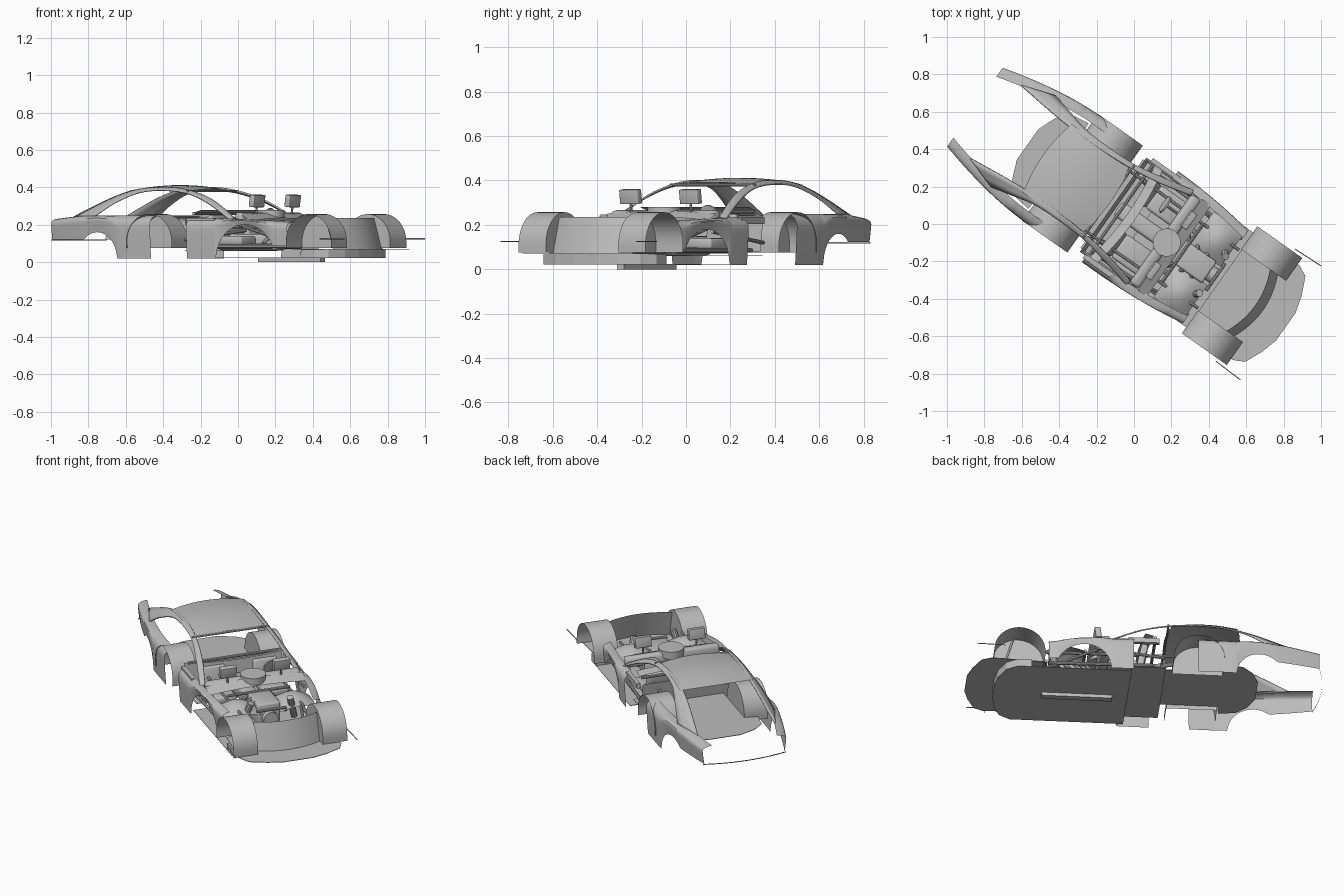
import bpy, bmesh
from math import radians, sin, cos, pi, sqrt
from mathutils import Matrix, Vector

old = bpy.data.objects.get("Cube")
if old:
    bpy.data.objects.remove(old)

grey = bpy.data.materials.new("primer grey")
grey.use_nodes = True
grey.diffuse_color = (0.5, 0.5, 0.5, 1)
grey.node_tree.nodes["Principled BSDF"].inputs["Base Color"].default_value = (0.5, 0.5, 0.5, 1)

# The car is modelled nose along +X, then turned and placed
TURN = Matrix.Rotation(radians(-35.2), 4, "Z") @ Matrix.Translation((0, 0.02, 0))
SIDES = ((1, "left"), (-1, "right"))


def finish(name, bm, smooth=True):
    bmesh.ops.recalc_face_normals(bm, faces=bm.faces)
    me = bpy.data.meshes.new(name)
    bm.to_mesh(me)
    bm.free()
    me.materials.append(grey)
    ob = bpy.data.objects.new(name, me)
    bpy.context.collection.objects.link(ob)
    ob.matrix_world = TURN
    if smooth:
        bpy.ops.object.select_all(action="DESELECT")
        ob.select_set(True)
        bpy.context.view_layer.objects.active = ob
        bpy.ops.object.shade_smooth_by_angle(angle=radians(35))
    return ob


def sheet(name, fn, nu, nv):
    """Surface patch from fn(s, t), with s and t running 0..1."""
    bm = bmesh.new()
    g = [[bm.verts.new(fn(i / nu, j / nv)) for j in range(nv + 1)] for i in range(nu + 1)]
    for i in range(nu):
        for j in range(nv):
            bm.faces.new((g[i][j], g[i + 1][j], g[i + 1][j + 1], g[i][j + 1]))
    return finish(name, bm)


def box(name, x0, x1, y0, y1, z0, z1, tilt=0, bevel=0):
    bm = bmesh.new()
    mid = Vector(((x0 + x1) / 2, (y0 + y1) / 2, (z0 + z1) / 2))
    m = Matrix.Translation(mid) @ Matrix.Rotation(radians(tilt), 4, "Y")
    bmesh.ops.create_cube(bm, size=1, matrix=m @ Matrix.Diagonal((x1 - x0, y1 - y0, z1 - z0, 1)))
    if bevel:
        bmesh.ops.bevel(bm, geom=bm.edges[:], offset=bevel, segments=3, affect="EDGES", profile=0.5)
    return finish(name, bm, bevel > 0)


def rod(name, a, b, r, sides=10):
    a, b = Vector(a), Vector(b)
    bm = bmesh.new()
    m = Matrix.Translation((a + b) / 2) @ (b - a).to_track_quat("Z", "Y").to_matrix().to_4x4()
    bmesh.ops.create_cone(bm, cap_ends=True, segments=sides, radius1=r, radius2=r,
                          depth=(b - a).length, matrix=m)
    return finish(name, bm)


def plate(name, outline, z0, z1):
    """Flat plate from half an outline, mirrored across the centre line."""
    bm = bmesh.new()
    pts = outline + [(x, -y) for x, y in reversed(outline)]
    f = bm.faces.new([bm.verts.new((x, y, z0)) for x, y in pts])
    up = bmesh.ops.extrude_face_region(bm, geom=[f])["geom"]
    bmesh.ops.translate(bm, vec=(0, 0, z1 - z0), verts=[v for v in up if isinstance(v, bmesh.types.BMVert)])
    return finish(name, bm, False)


def along(pts, s):
    """Smooth point on a path of tuples."""
    n = len(pts) - 1
    k = min(int(s * n), n - 1)
    t = s * n - k
    p = [Vector(pts[min(max(k + d, 0), n)]) for d in (-1, 0, 1, 2)]
    return 0.5 * (2 * p[1] + (p[2] - p[0]) * t + (2 * p[0] - 5 * p[1] + 4 * p[2] - p[3]) * t * t
                  + (3 * p[1] - p[0] - 3 * p[2] + p[3]) * t ** 3)


def arch(x, centre, r):
    d = r * r - (x - centre) ** 2
    return 0.02 + sqrt(d) if d > 0 else 0.02


def side_panel(name, side, x0, x1, width, bottom, top, tuck):
    def fn(s, t):
        x = x0 + (x1 - x0) * s
        b, h = bottom(x), top(x)
        lean = tuck * max(0, (t - 0.6) / 0.4) ** 2 + 0.012 * (1 - t) ** 2
        z = b + (h - b) * (1 - (1 - t) ** 1.5)
        return (x, side * (width(x) - lean), z)
    return sheet(name, fn, 64, 10)


# Outer and inner edges of the pillar and roof rail band, nose to tail
RAIL_OUT = [(0.17, 0.315, 0.22), (-0.01, 0.275, 0.315), (-0.18, 0.243, 0.372), (-0.36, 0.238, 0.388),
            (-0.5, 0.245, 0.373), (-0.63, 0.275, 0.32), (-0.74, 0.3, 0.25)]
RAIL_IN = [(0.16, 0.28, 0.24), (-0.01, 0.24, 0.335), (-0.19, 0.215, 0.388), (-0.36, 0.205, 0.403),
           (-0.53, 0.205, 0.39), (-0.69, 0.215, 0.345), (-0.92, 0.24, 0.245)]


def rail_point(s, t, k):
    p = along(RAIL_OUT, s).lerp(along(RAIL_IN, s), t)
    return (p.x, k * p.y, p.z)


def tail_width(x):
    return 0.35 - 0.088 * max(0, (-0.5 - x) / 0.545) ** 1.7


# Fender rear edge, arch centre and arch radius differ between the sides
FENDER = {1: (0.03, 0.32, 0.16), -1: (-0.11, 0.26, 0.18)}

for k, side in SIDES:
    # Rear quarter panel with shallow wheel arch
    side_panel(side + "_rear_quarter", k, -1.055, -0.345, tail_width,
               lambda x: max(arch(x, -0.71, 0.14), 0.122 if x < -0.71 else 0.02),
               lambda x: 0.25 - 0.018 * max(0, (-0.85 - x) / 0.2), 0.06)
    # Front fender
    start, centre, radius = FENDER[k]
    side_panel(side + "_front_fender", k, start, 0.52, lambda x: 0.349 - 0.04 * max(0, x / 0.5) ** 2,
               lambda x: max(arch(x, centre, radius), 0.09 if x > centre else 0.02),
               lambda x: 0.235 - 0.02 * max(0, x / 0.5) ** 2, 0.05)
    box(side + "_fender_top_strip", -0.12, 0.06, k * 0.315 - 0.012, k * 0.315 + 0.012, 0.205, 0.235)

    # Windscreen pillar, roof rail and broad rear pillar in one band
    rail = sheet(side + "_roof_rail", lambda s, t, k=k: rail_point(s, t, k), 40, 3)
    rail.modifiers.new("thickness", "SOLIDIFY").thickness = 0.008

    # Wheel tubs: arched cover plus inner wall
    for cx, end in ((0.693, "front"), (-0.35, "rear")):
        def ring(a, r, y, cx=cx):
            if a < 0.1 or a > 0.9:
                z = 0.075 + 0.035 * (a if a < 0.1 else 1 - a) / 0.1
                return (cx + r * (1 if a < 0.5 else -1), y, z)
            q = (a - 0.1) / 0.8 * pi
            return (cx + r * cos(q), y, 0.11 + r * sin(q))
        sheet(f"{side}_{end}_wheel_tub", lambda s, t, k=k: ring(s, 0.147, k * (0.2 + 0.15 * t)), 40, 1)
        sheet(f"{side}_{end}_tub_wall",
              lambda s, t, k=k, cx=cx: Vector(ring(s, 0.147, k * 0.2)).lerp((cx, k * 0.2, 0.075), t), 40, 1)

    # Thin rods beside the nose
    rod(side + "_nose_rod", (0.78, k * 0.367, 0.125), (0.945, k * 0.373, 0.125), 0.003, 6)

    # Mirrors on stalks
    box(side + "_mirror", 0.21, 0.245, k * 0.165 - 0.05, k * 0.165 + 0.05, 0.295, 0.36, 8, 0.004)
    rod(side + "_mirror_stalk", (0.22, k * 0.165, 0.23), (0.225, k * 0.165, 0.3), 0.006)

    # Seats
    box(side + "_seat_base", 0.0, 0.17, k * 0.16 - 0.075, k * 0.16 + 0.075, 0.09, 0.14, 0, 0.015)
    box(side + "_seat_back", -0.05, -0.01, k * 0.16 - 0.075, k * 0.16 + 0.075, 0.11, 0.25, -12, 0.012)

    # Frame tubes and dampers
    rod(side + "_upper_frame_tube", (-0.2, k * 0.2, 0.19), (0.54, k * 0.19, 0.19), 0.009)
    rod(side + "_lower_frame_tube", (-0.1, k * 0.27, 0.085), (0.52, k * 0.25, 0.085), 0.01)
    rod(side + "_brace", (0.1, k * 0.29, 0.23), (0.5, k * 0.2, 0.09), 0.009)
    rod(side + "_door_bar", (-0.15, k * 0.3, 0.12), (0.25, k * 0.3, 0.17), 0.009)
    rod(side + "_damper", (0.46, k * 0.16, 0.1), (0.5, k * 0.12, 0.24), 0.02)
    # Bowl shaped inner panels
    sheet(side + "_inner_panel",
          lambda s, t, k=k: (0.31 + 0.2 * s, k * (0.06 + 0.22 * t),
                             0.14 + 0.085 * sin(pi * (0.15 + 0.7 * s)) * sin(pi * (0.15 + 0.7 * t))), 14, 10)
    # Exhaust headers
    for i in range(3):
        x = 0.3 + 0.06 * i
        rod(f"{side}_header_{i}", (x, k * 0.06, 0.2), (x - 0.05, k * 0.14, 0.1), 0.012)
    rod(side + "_exhaust", (0.3, k * 0.13, 0.085), (-0.1, k * 0.2, 0.085), 0.014)

# Roof skin with slight crown, and header bar
sheet("roof", lambda s, t: (-0.2 - 0.38 * s + 0.03 * (1 - (2 * t - 1) ** 2) * (1 - 2 * s), 0.225 * (2 * t - 1),
                            0.378 + 0.02 * sin(pi * s) + 0.014 * (1 - (2 * t - 1) ** 2)), 14, 14)
rod("windscreen_header", (-0.18, -0.235, 0.38), (-0.18, 0.235, 0.38), 0.006)

# Low rear deck with curved tail, and the bulkhead ahead of it
deck = [(-0.14, 0.2), (-0.5, 0.2), (-0.51, 0.28), (-0.61, 0.265), (-0.67, 0.2), (-0.71, 0.1)]
plate("rear_deck", deck, 0.1, 0.103)
sheet("rear_bulkhead", lambda s, t: (-0.13 - 0.02 * t, 0.3 * (2 * s - 1), 0.08 + 0.16 * t), 4, 2)

# Slim lip joining the tail corners
sheet("rear_lip", lambda s, t: (-1.053 - 0.035 * (1 - (2 * s - 1) ** 2), 0.255 * (2 * s - 1), 0.116 + 0.006 * t), 24, 1)

# Nose wall and splitter shelf over a long rounded undertray
sheet("nose_wall", lambda s, t: (0.77 + 0.06 * (1 - (2 * s - 1) ** 2) - 0.05 * t,
                                 0.23 * (2 * s - 1), 0.068 + 0.167 * t), 20, 2)
splitter = [(0.55, 0.29), (0.85, 0.31), (0.91, 0.28), (0.955, 0.18), (0.98, 0.09)]
plate("splitter", splitter, 0.068, 0.071)
chin = [(0.62, 0.31), (0.7, 0.31), (0.765, 0.265), (0.805, 0.17), (0.82, 0.06)]
plate("chin", chin, 0.024, 0.068)
plate("undertray", [(0.04, 0.31)] + chin, 0.021, 0.024)
box("centre_skid", 0.13, 0.54, -0.02, 0.02, 0.0, 0.021)
plate("cabin_floor", [(-0.16, 0.29), (0.04, 0.29)], 0.06, 0.063)

# Dashboard, tunnel, cabin bar and cowl
box("dashboard", 0.16, 0.22, -0.29, 0.29, 0.2, 0.265, 10, 0.02)
box("tunnel", -0.12, 0.28, -0.045, 0.045, 0.063, 0.15, 0, 0.02)
sheet("cabin_bar", lambda s, t: (-0.06 + 0.05 * t - 0.03 * (2 * s - 1) ** 2, 0.3 * (2 * s - 1), 0.265 + 0.015 * t), 16, 2)
sheet("cowl", lambda s, t: (0.22 + 0.06 * s, 0.3 * (2 * t - 1), 0.25 - 0.03 * s + 0.015 * (1 - (2 * t - 1) ** 2)), 2, 12)
for i, (x, z) in enumerate(((-0.1, 0.26), (0.3, 0.21), (0.52, 0.19))):
    rod(f"cross_tube_{i}", (x, -0.29 + 0.1 * i, z), (x, 0.29 - 0.1 * i, z), 0.009)

# Engine with air cleaner and pulley, steering column and wheel
box("engine_block", 0.27, 0.48, -0.07, 0.07, 0.072, 0.21, 0, 0.012)
rod("air_cleaner", (0.2, 0, 0.235), (0.2, 0, 0.28), 0.075, 28)
rod("engine_pulley", (0.48, 0, 0.12), (0.51, 0, 0.12), 0.045, 20)
rod("steering_column", (0.16, 0.16, 0.22), (0.08, 0.16, 0.24), 0.008)
rod("steering_wheel", (0.08, 0.16, 0.24), (0.072, 0.16, 0.242), 0.05, 24)
